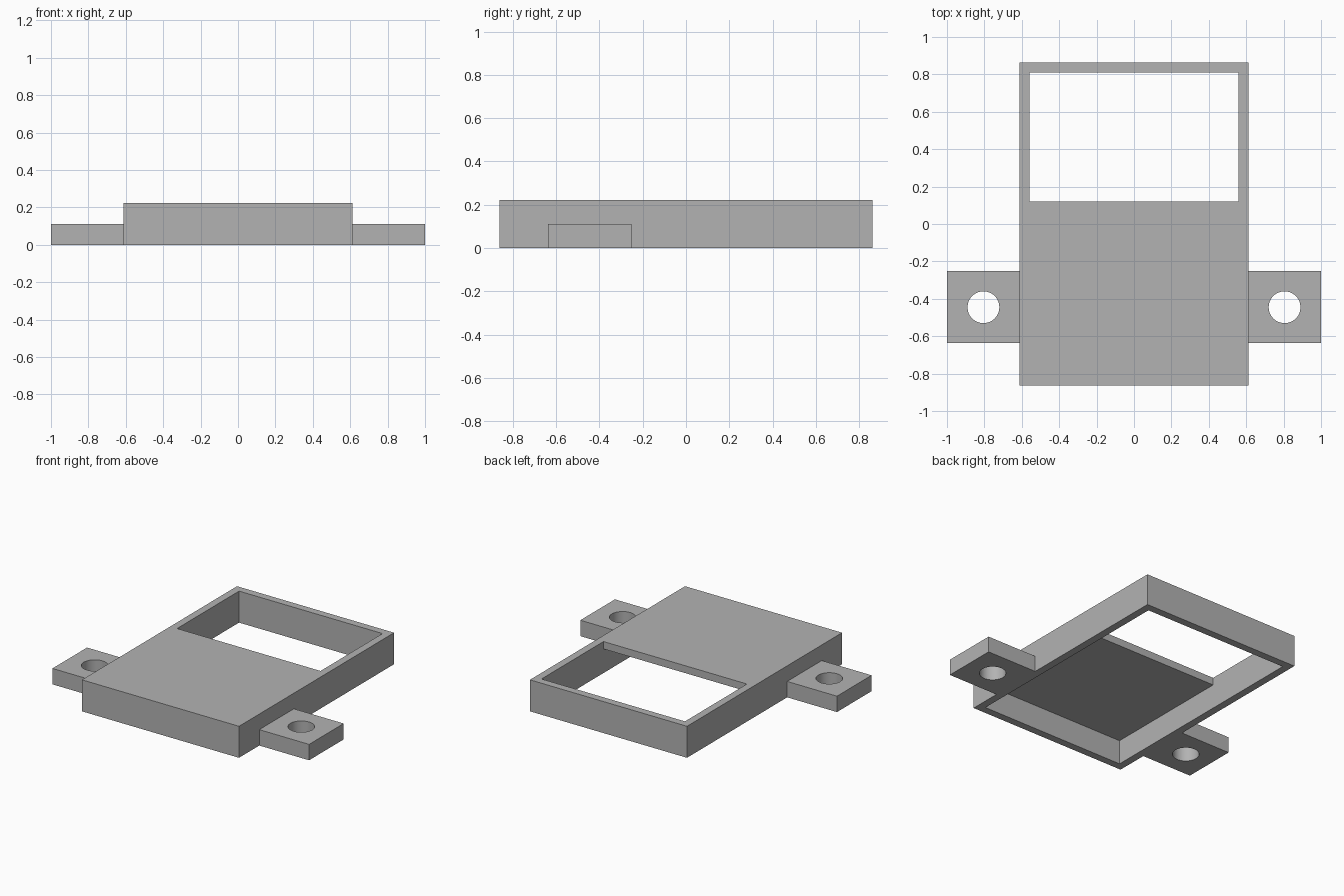
import bpy, math
from mathutils import Vector

cube = bpy.data.objects.get("Cube")
if cube:
    bpy.data.objects.remove(cube, do_unlink=True)

grey = bpy.data.materials.new("plain grey")
grey.use_nodes = True
grey.diffuse_color = (0.45, 0.45, 0.45, 1)
grey.node_tree.nodes["Principled BSDF"].inputs["Base Color"].default_value = (0.45, 0.45, 0.45, 1)


def prism(name, outline, offset):
    """Extrude a closed outline of 3D points along an offset."""
    n = len(outline)
    base = [Vector(p) for p in outline]
    verts = base + [p + Vector(offset) for p in base]
    faces = [tuple(reversed(range(n))), tuple(range(n, 2 * n))]
    faces += [(i, (i + 1) % n, n + (i + 1) % n, n + i) for i in range(n)]
    mesh = bpy.data.meshes.new(name)
    mesh.from_pydata(verts, [], faces)
    mesh.materials.append(grey)
    obj = bpy.data.objects.new(name, mesh)
    bpy.context.collection.objects.link(obj)
    return obj


def box(name, x0, x1, y0, y1, z0, z1):
    return prism(name, [(x0, y0, z0), (x1, y0, z0), (x1, y1, z0), (x0, y1, z0)], (0, 0, z1 - z0))


def cut(obj, cutter):
    """Subtract a cutter, apply the result and remove the cutter."""
    mod = obj.modifiers.new("cut", 'BOOLEAN')
    mod.operation = 'DIFFERENCE'
    mod.solver = 'EXACT'
    mod.object = cutter
    cutter.hide_render = True
    bpy.context.view_layer.objects.active = obj
    bpy.ops.object.modifier_apply(modifier=mod.name)
    bpy.data.objects.remove(cutter, do_unlink=True)


W, L, H = 0.612, 0.863, 0.222    # half width, half length, height
T = 0.053                        # wall thickness
CEIL = 0.17                      # underside of the top plate

# Open-bottomed housing with a window through the rear of its top
housing = box("housing", -W, W, -L, L, 0, H)
cut(housing, box("cavity_cutter", -W + T, W - T, -L + T, L - T, -0.1, CEIL))
cut(housing, box("window_cutter", -W + T, W - T, 0.12, L - T, 0.1, 0.4))

# Front slot that narrows towards the bottom
half = [(0.17, -0.005), (0.222, 0.06), (0.222, CEIL)]
profile = half + [(-x, z) for x, z in reversed(half)]
cut(housing, prism("slot_cutter", [(x, -L - 0.1, z) for x, z in reversed(profile)][::-1], (0, 0.1 + T + 0.02, 0)))

# Side mounting tabs with round screw holes
for side, name in ((1, "left_tab"), (-1, "right_tab")):
    x0, x1 = sorted((side * W, side * 1.0))
    tab = box(name, x0, x1, -0.637, -0.252, 0, 0.112)
    bpy.ops.mesh.primitive_cylinder_add(vertices=48, radius=0.085, depth=0.5,
                                        location=(side * 0.805, -0.445, 0.05))
    hole = bpy.context.object
    hole.data.materials.append(grey)
    cut(tab, hole)
    bpy.ops.object.select_all(action='DESELECT')
    tab.select_set(True)
    bpy.context.view_layer.objects.active = tab
    bpy.ops.object.shade_smooth_by_angle(angle=math.radians(30))
